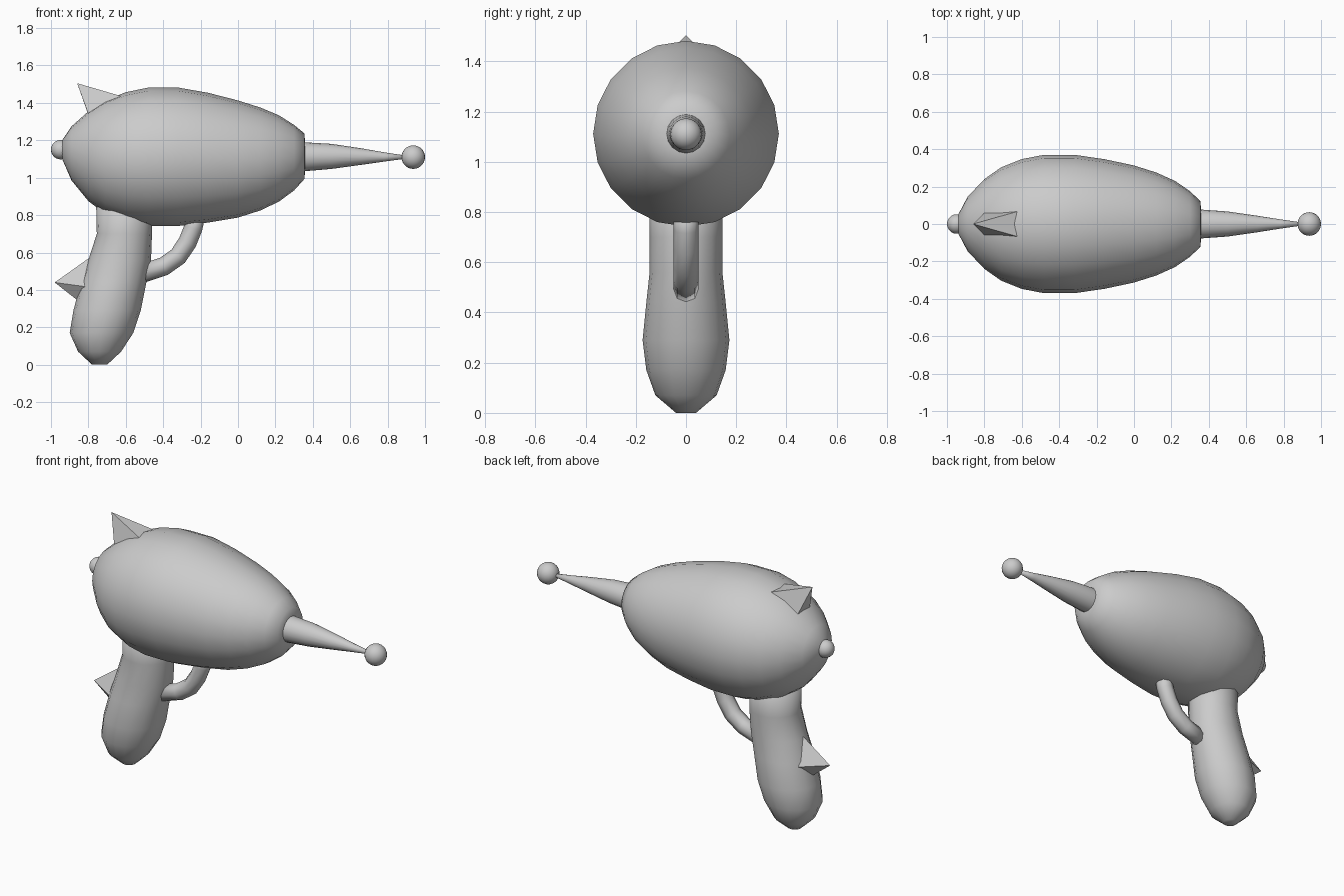
import bpy, bmesh
from math import cos, sin, pi
from mathutils import Vector

if "Cube" in bpy.data.objects:
    bpy.data.objects.remove(bpy.data.objects["Cube"])


def finish(name, bm, smooth=True):
    bmesh.ops.recalc_face_normals(bm, faces=bm.faces[:])
    for f in bm.faces:
        f.smooth = smooth
    me = bpy.data.meshes.new(name)
    bm.to_mesh(me)
    bm.free()
    ob = bpy.data.objects.new(name, me)
    bpy.context.collection.objects.link(ob)
    return ob


def loft(name, rings, sides):
    """Skin elliptical rings given as (centre, axis_a, axis_b)."""
    bm = bmesh.new()
    loops = []
    for c, a, b in rings:
        loops.append([bm.verts.new(Vector(c) + Vector(a) * cos(2 * pi * i / sides)
                                   + Vector(b) * sin(2 * pi * i / sides)) for i in range(sides)])
    for p, q in zip(loops, loops[1:]):
        for i in range(sides):
            j = (i + 1) % sides
            bm.faces.new((p[i], p[j], q[j], q[i]))
    bm.faces.new(loops[0])
    bm.faces.new(loops[-1])
    return finish(name, bm)


def along_x(name, profile, sides):
    return loft(name, [((x, 0, z), (0, r, 0), (0, 0, r)) for x, z, r in profile], sides)


def ball(name, x, z, r):
    bm = bmesh.new()
    bmesh.ops.create_uvsphere(bm, u_segments=20, v_segments=14, radius=r)
    bmesh.ops.translate(bm, verts=bm.verts[:], vec=(x, 0, z))
    return finish(name, bm)


def spike(name, tip, base):
    """Pyramid fin: sharp tip joined to a base outline sunk in the surface."""
    bm = bmesh.new()
    t = bm.verts.new(tip)
    vs = [bm.verts.new(p) for p in base]
    for i in range(len(vs)):
        bm.faces.new((t, vs[i], vs[(i + 1) % len(vs)]))
    bm.faces.new(vs)
    return finish(name, bm, False)


# Egg-shaped body: x, axis height, radius
along_x("body", [
    (-0.94, 1.15, 0.05), (-0.89, 1.13, 0.145), (-0.80, 1.115, 0.24),
    (-0.71, 1.11, 0.303), (-0.60, 1.11, 0.347), (-0.48, 1.112, 0.37),
    (-0.32, 1.112, 0.37), (-0.16, 1.107, 0.347), (0.00, 1.10, 0.313),
    (0.12, 1.10, 0.275), (0.22, 1.103, 0.23), (0.30, 1.107, 0.175),
    (0.355, 1.115, 0.122), (0.36, 1.112, 0.06)], 20)

# Tapered barrel and end balls
along_x("barrel", [
    (0.33, 1.112, 0.078), (0.36, 1.112, 0.077), (0.50, 1.114, 0.067),
    (0.66, 1.113, 0.044), (0.78, 1.111, 0.025), (0.90, 1.11, 0.008)], 16)
ball("muzzle_ball", 0.937, 1.11, 0.063)
ball("rear_knob", -0.948, 1.15, 0.052)

# Swollen grip: height, back x, front x, half width
loft("grip", [
    (((b + f) / 2, 0, z), ((f - b) / 2, 0, 0), (0, w, 0)) for z, b, f, w in [
        (0.00, -0.78, -0.70, 0.04), (0.07, -0.855, -0.625, 0.122),
        (0.17, -0.90, -0.56, 0.158), (0.29, -0.88, -0.52, 0.173),
        (0.44, -0.84, -0.49, 0.158), (0.56, -0.80, -0.465, 0.145),
        (0.70, -0.755, -0.46, 0.145), (0.92, -0.76, -0.46, 0.145)]], 16)

# Curved trigger guard swept along a bend
path = [Vector(p) for p in [(-0.225, 0, 0.80), (-0.24, 0, 0.73), (-0.27, 0, 0.655),
                            (-0.32, 0, 0.58), (-0.395, 0, 0.527), (-0.52, 0, 0.485)]]
rings = []
for i, p in enumerate(path):
    d = (path[min(i + 1, len(path) - 1)] - path[max(i - 1, 0)]).normalized()
    rings.append((p, Vector((d.z, 0, -d.x)) * 0.05, (0, 0.05, 0)))
loft("trigger_guard", rings, 8)

# Pointed fins on the body and on the grip
spike("top_fin", (-0.86, 0, 1.505),
      [(-0.62, 0.068, 1.435), (-0.80, 0.06, 1.34), (-0.805, 0, 1.35),
       (-0.80, -0.06, 1.34), (-0.62, -0.068, 1.435)])
spike("grip_fin", (-0.98, 0, 0.44),
      [(-0.79, 0, 0.575), (-0.76, 0.11, 0.41), (-0.84, 0, 0.33), (-0.76, -0.11, 0.41)])
